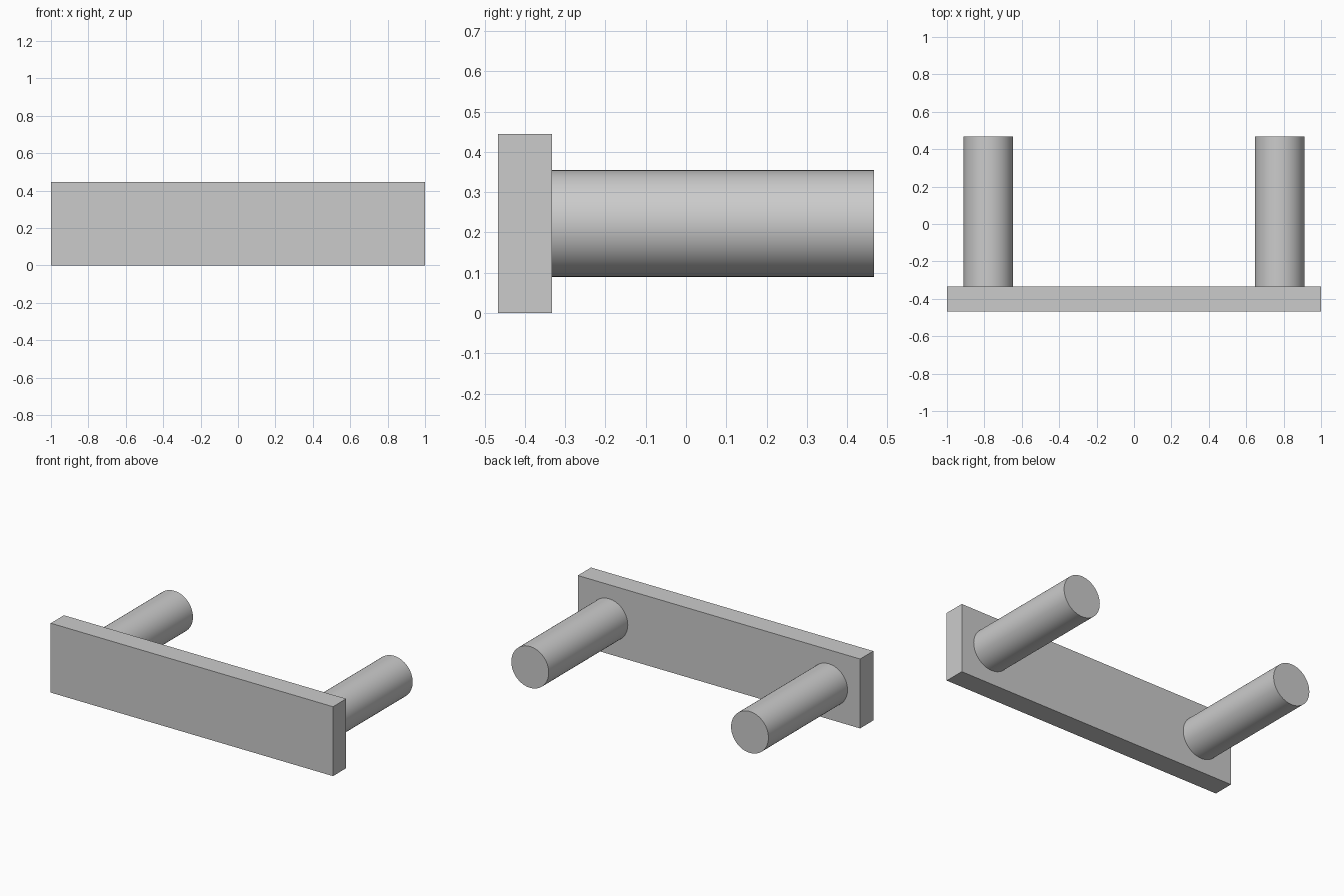
import bpy
import math

cube = bpy.data.objects.get("Cube")
if cube:
    bpy.data.objects.remove(cube, do_unlink=True)

# Single grey material
grey = bpy.data.materials.new("plain grey")
grey.use_nodes = True
grey.diffuse_color = (0.6, 0.6, 0.6, 1)
grey.node_tree.nodes["Principled BSDF"].inputs["Base Color"].default_value = (0.6, 0.6, 0.6, 1)

HALF_DEPTH = 0.4667
PLATE_DEPTH = 0.1333
PLATE_HEIGHT = 0.4444
PEG_LENGTH = 2 * HALF_DEPTH - PLATE_DEPTH
MID_Z = PLATE_HEIGHT / 2


def finish(name):
    obj = bpy.context.object
    obj.name = obj.data.name = name
    obj.data.materials.append(grey)
    return obj


# Front plate
bpy.ops.mesh.primitive_cube_add(size=1, location=(0, PLATE_DEPTH / 2 - HALF_DEPTH, MID_Z))
plate = finish("front_plate")
plate.scale = (2, PLATE_DEPTH, PLATE_HEIGHT)
bpy.ops.object.transform_apply(location=False, rotation=False, scale=True)

# Round pegs reaching back from the plate
for side, name in ((1, "left_peg"), (-1, "right_peg")):
    bpy.ops.mesh.primitive_cylinder_add(
        vertices=64, radius=0.1325, depth=PEG_LENGTH,
        location=(side * 0.7785, HALF_DEPTH - PEG_LENGTH / 2, MID_Z),
        rotation=(math.pi / 2, 0, 0))
    finish(name)
    bpy.ops.object.shade_smooth_by_angle(angle=math.radians(30))
